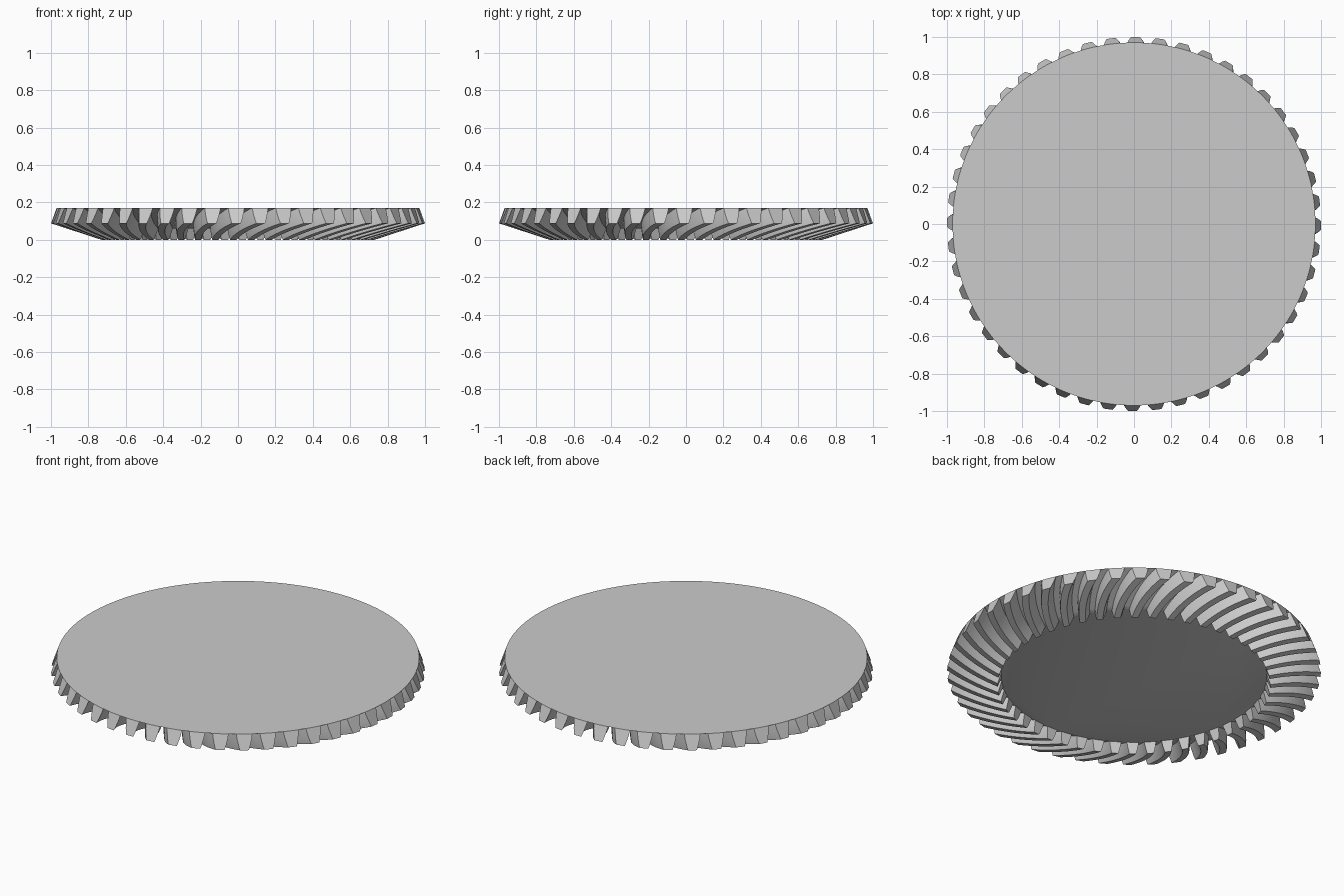
import bpy
import bmesh
from math import radians, sin, cos, pi

# Remove the default object
cube = bpy.data.objects.get("Cube")
if cube:
    bpy.data.objects.remove(cube, do_unlink=True)

TEETH = 48
STEPS = 10
PITCH = 2 * pi / TEETH

# (radius, height) of root and tip lines at the inner and outer ends
ROOT_IN, ROOT_OUT = (0.71, 0.06), (0.97, 0.17)
TIP_IN, TIP_OUT = (0.73, 0.0), (1.0, 0.088)

# Half tooth profile: (fraction of pitch, fraction of tooth depth)
HALF = [(-0.34, 0), (-0.305, 0.3), (-0.26, 0.6), (-0.215, 0.85), (-0.18, 1)]
PROFILE = HALF + [(-a, h) for a, h in reversed(HALF)]
BASE = [(0.17, 0), (0, 0), (-0.17, 0)]


def mix(a, b, t):
    return [p + (q - p) * t for p, q in zip(a, b)]


def point(tooth, frac, depth, t):
    """Point on the spiral tooth; t runs from inner (0) to outer (1) end."""
    root, tip = mix(ROOT_IN, ROOT_OUT, t), mix(TIP_IN, TIP_OUT, t)
    r, z = mix(root, tip, depth)
    u = 1 - t
    twist = -radians(0.5 + 12 * u - 3 * u * u)
    a = (tooth + frac) * PITCH + twist
    return (r * cos(a), r * sin(a), z)


bm = bmesh.new()

# Toothed conical surface, one strip of points per profile position
strips = []
end_faces = []
outer_rim, inner_rim = [], []
for k in range(TEETH):
    columns = [[bm.verts.new(point(k, f, h, i / STEPS)) for i in range(STEPS + 1)]
               for f, h in PROFILE]
    gap = [bm.verts.new(point(k, 0.5, 0, i / STEPS)) for i in range(STEPS + 1)]
    strips += columns + [gap]
    # Slanted end faces of the tooth, and the rims of the two flat discs
    for end, rim in ((0, inner_rim), (STEPS, outer_rim)):
        base = [bm.verts.new(point(k, f, h, end / STEPS)) for f, h in BASE]
        bm.faces.new([c[end] for c in columns] + base)
        rim += [columns[0][end]] + base[::-1] + [columns[-1][end], gap[end]]

for a, b in zip(strips, strips[1:] + strips[:1]):
    for i in range(STEPS):
        bm.faces.new((a[i], b[i], b[i + 1], a[i + 1]))

# Flat top and bottom discs
bm.faces.new(outer_rim)
bm.faces.new(inner_rim[::-1])
bmesh.ops.recalc_face_normals(bm, faces=bm.faces)

mesh = bpy.data.meshes.new("bevel_gear")
bm.to_mesh(mesh)
bm.free()
gear = bpy.data.objects.new("bevel_gear", mesh)
bpy.context.collection.objects.link(gear)

# Plain grey metal
grey = bpy.data.materials.new("plain_grey")
grey.use_nodes = True
colour = (0.6, 0.6, 0.6, 1)
grey.diffuse_color = colour
grey.node_tree.nodes["Principled BSDF"].inputs["Base Color"].default_value = colour
mesh.materials.append(grey)

# Smooth flanks with crisp tooth edges
bpy.ops.object.select_all(action="DESELECT")
gear.select_set(True)
bpy.context.view_layer.objects.active = gear
bpy.ops.object.shade_smooth_by_angle(angle=radians(25))
